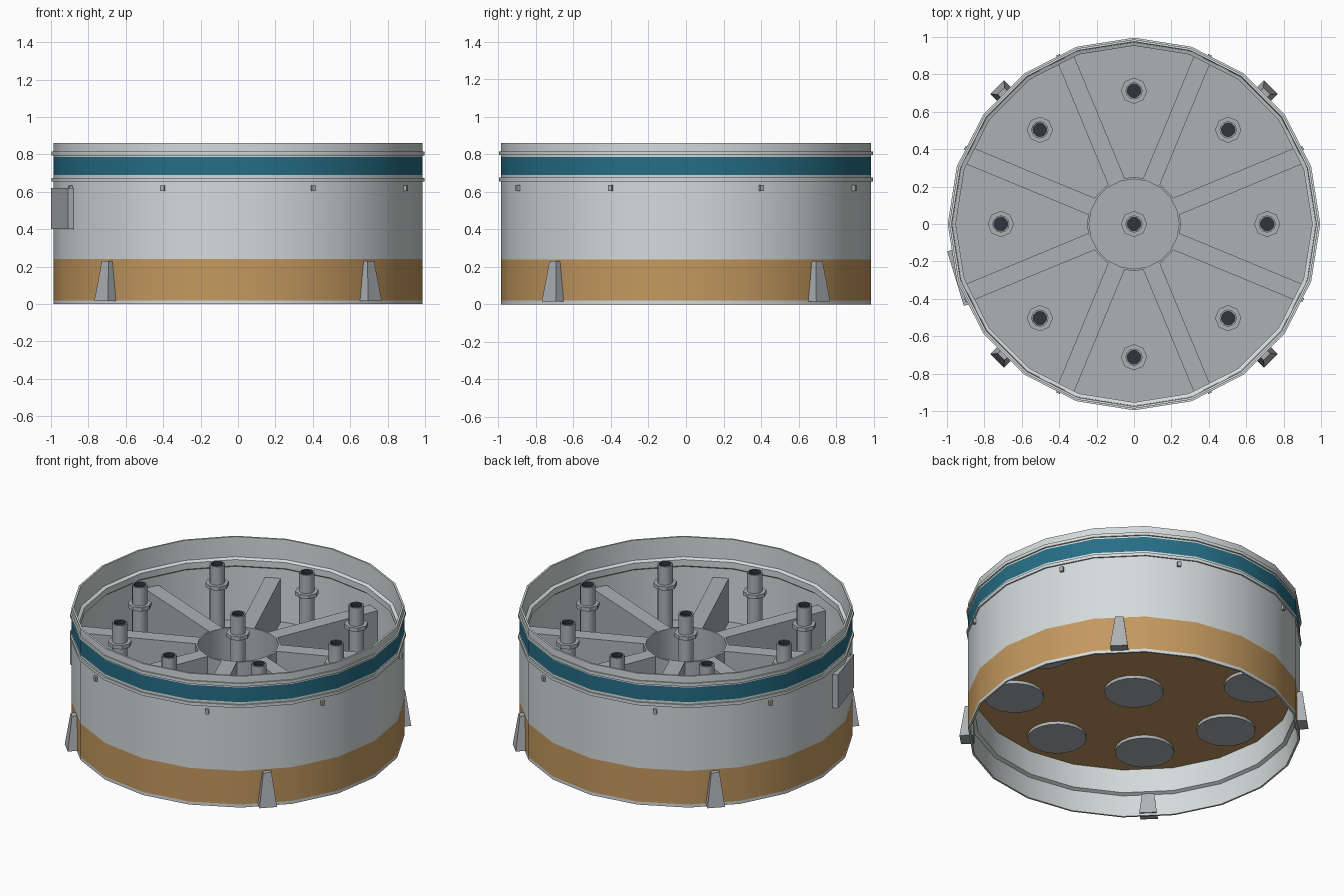
import bpy, bmesh
from math import sin, cos, pi, radians
from mathutils import Matrix

if "Cube" in bpy.data.objects:
    bpy.data.objects.remove(bpy.data.objects["Cube"], do_unlink=True)


def material(name, hex_code):
    def linear(c):
        return c / 12.92 if c <= 0.04045 else ((c + 0.055) / 1.055) ** 2.4
    rgb = [linear(int(hex_code[i:i + 2], 16) / 255) for i in (0, 2, 4)]
    mat = bpy.data.materials.new(name)
    mat.use_nodes = True
    mat.diffuse_color = (*rgb, 1)
    mat.node_tree.nodes["Principled BSDF"].inputs["Base Color"].default_value = (*rgb, 1)
    return mat


WHITE = material("pale shell", "D4DADA")
TAN = material("tan", "C4995F")
BLUE = material("teal blue", "256E86")
GREY = material("metal grey", "AEB1B5")
DARK = material("dark bore", "2E363D")


def finish(name, bm, mats, smooth=False):
    bmesh.ops.recalc_face_normals(bm, faces=bm.faces)
    mesh = bpy.data.meshes.new(name)
    bm.to_mesh(mesh)
    bm.free()
    for m in mats:
        mesh.materials.append(m)
    obj = bpy.data.objects.new(name, mesh)
    bpy.context.collection.objects.link(obj)
    if smooth:
        bpy.ops.object.select_all(action='DESELECT')
        obj.select_set(True)
        bpy.context.view_layer.objects.active = obj
        bpy.ops.object.shade_smooth_by_angle(angle=radians(32))
    return obj


def lathe(name, profile, sides, mats, slots=None, at=(0, 0), closed=True, smooth=True):
    """Spin (radius, z) points; slots gives a material per profile segment."""
    bm = bmesh.new()
    rings = []
    for r, z in profile:
        if r == 0:
            rings.append([bm.verts.new((at[0], at[1], z))] * sides)
        else:
            rings.append([bm.verts.new((at[0] + r * cos(2 * pi * k / sides),
                                        at[1] + r * sin(2 * pi * k / sides), z))
                          for k in range(sides)])
    n = len(profile)
    for i in range(n if closed else n - 1):
        a, b = rings[i], rings[(i + 1) % n]
        for k in range(sides):
            j = (k + 1) % sides
            corners = list(dict.fromkeys([a[k], a[j], b[j], b[k]]))
            if len(corners) > 2:
                face = bm.faces.new(corners)
                face.material_index = slots.get(i, 0) if slots else 0
    return finish(name, bm, mats, smooth)


def block(name, angle, r0, r1, width, z0, z1, mat, r1_top=None, width_top=None):
    """Radial block with its length along the given angle, optionally tapered upward."""
    bm = bmesh.new()
    bmesh.ops.create_cube(bm, size=1)
    for v in bm.verts:
        top = v.co.z > 0
        w = width_top if top and width_top else width
        outer = r1_top if top and r1_top else r1
        v.co = (outer if v.co.x > 0 else r0, v.co.y * w, z1 if top else z0)
    bm.transform(Matrix.Rotation(radians(angle), 4, 'Z'))
    return finish(name, bm, [mat])


# Outer shell with painted bands and stepped inner wall
R = 0.987
shell = [(R, 0), (R, 0.02), (R, 0.24), (R, 0.69), (R, 0.785), (R, 0.86),
         (0.975, 0.86), (0.972, 0.73), (0.953, 0.72), (0.953, 0.68), (0.965, 0.67),
         (0.965, 0.31), (0.953, 0.31), (0.953, 0.15), (0.975, 0.14), (0.975, 0)]
lathe("outer_shell", shell, 20, [WHITE, TAN, BLUE], {1: 1, 3: 2})

# Raised hoops above and below the blue band
for name, z in (("lower_hoop", 0.655), ("upper_hoop", 0.795)):
    lathe(name, [(0.98, z), (0.996, z), (0.996, z + 0.02), (0.98, z + 0.02)], 20, [WHITE])

# Deck: grey above, tan underneath
lathe("deck", [(0, 0.305), (0.96, 0.305), (0.96, 0.325), (0, 0.325)], 20,
      [GREY, TAN], {0: 1}, closed=False)

# Central hub ring and spokes
lathe("hub_ring", [(0.24, 0.32), (0.252, 0.32), (0.252, 0.61), (0.24, 0.61)], 20, [GREY])
for k in range(8):
    block(f"spoke_{k + 1}", 22.5 + 45 * k, 0.246, 0.956, 0.095, 0.32, 0.61, GREY)

# Posts above the deck and round caps beneath it
spots = [(0, 0)] + [(0.712 * cos(k * pi / 4), 0.712 * sin(k * pi / 4)) for k in range(8)]
for i, p in enumerate(spots):
    lathe(f"post_{i + 1}", [(0.046, 0.32), (0.046, 0.81), (0.037, 0.81), (0.037, 0.785),
                            (0, 0.785)], 12, [GREY, DARK], {2: 1, 3: 1}, p, closed=False)
    lathe(f"post_collar_{i + 1}", [(0.04, 0.665), (0.07, 0.665), (0.07, 0.69), (0.04, 0.69)],
          8, [GREY], at=p, smooth=False)
    lathe(f"under_cap_{i + 1}", [(0, 0.285), (0.175, 0.285), (0.175, 0.31)],
          20, [GREY], at=p, closed=False)

# Tapered feet on the lower band
for k in range(4):
    block(f"foot_{k + 1}", 45 + 90 * k, 0.955, 1.035, 0.105, 0.015, 0.23, GREY, 1.005, 0.05)

# Small lugs under the lower hoop
for k in range(4):
    for side in (-24.2, 24.2):
        block(f"lug_{k + 1}_{'a' if side < 0 else 'b'}", 90 * k + side,
              0.965, 0.992, 0.022, 0.605, 0.635, GREY)

# Flat access panel on the side
block("side_panel", 197, 0.965, 0.998, 0.305, 0.4, 0.62, GREY)
